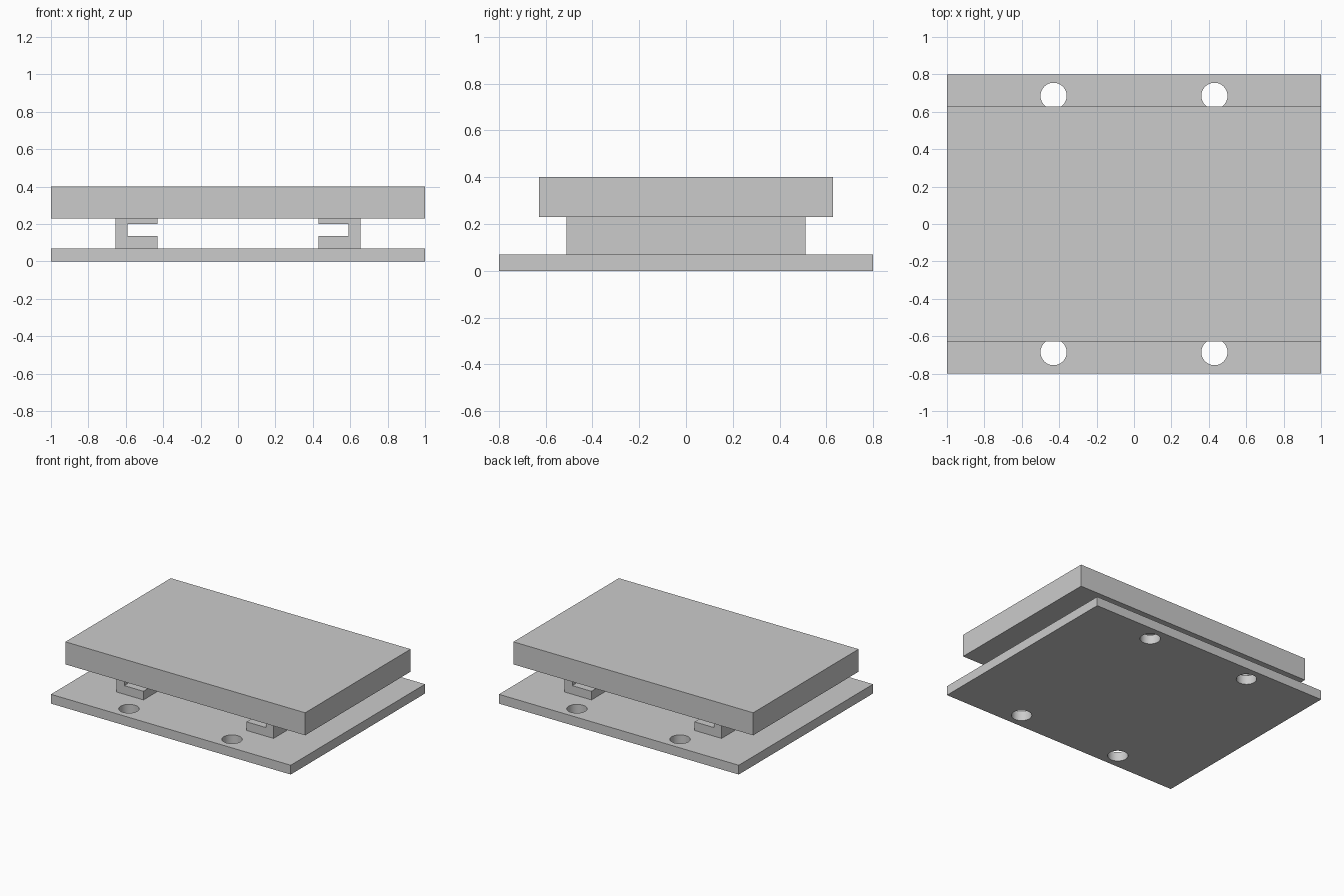
import bpy

if "Cube" in bpy.data.objects:
    bpy.data.objects.remove(bpy.data.objects["Cube"])

# One plain grey for every part
grey = bpy.data.materials.new("light grey")
grey.use_nodes = True
colour = (0.6, 0.6, 0.6, 1)
grey.diffuse_color = colour
grey.node_tree.nodes["Principled BSDF"].inputs["Base Color"].default_value = colour


def prism(name, profile, half_depth):
    """Extrude an x-z outline along y, symmetric about y = 0."""
    n = len(profile)
    verts = [(x, y, z) for y in (-half_depth, half_depth) for x, z in profile]
    faces = [list(range(n)), list(range(2 * n - 1, n - 1, -1))]
    faces += [[i, i + n, (i + 1) % n + n, (i + 1) % n] for i in range(n)]
    mesh = bpy.data.meshes.new(name)
    mesh.from_pydata(verts, [], faces)
    mesh.materials.append(grey)
    obj = bpy.data.objects.new(name, mesh)
    bpy.context.collection.objects.link(obj)
    return obj


def slab(name, half_width, half_depth, z0, z1):
    w = half_width
    return prism(name, [(-w, z0), (w, z0), (w, z1), (-w, z1)], half_depth)


BASE_TOP, TOP_BOTTOM = 0.07, 0.23

# Plates
base = slab("base_plate", 1.0, 0.8, 0, BASE_TOP)
slab("top_plate", 1.0, 0.628, TOP_BOTTOM, 0.4)

# Channel rails, open towards the centre
inner, web, outer = 0.43, 0.59, 0.655
low, high = 0.135, 0.2
channel = [(inner, BASE_TOP), (outer, BASE_TOP), (outer, TOP_BOTTOM),
           (inner, TOP_BOTTOM), (inner, high), (web, high),
           (web, low), (inner, low)]
prism("left_rail", channel, 0.512)
prism("right_rail", [(-x, z) for x, z in reversed(channel)], 0.512)

# Mounting holes through the base plate
for x in (-0.43, 0.43):
    for y in (-0.685, 0.685):
        bpy.ops.mesh.primitive_cylinder_add(
            vertices=48, radius=0.07, depth=0.3, location=(x, y, 0.035))
        cutter = bpy.context.object
        cutter.name = "hole_cutter"
        cutter.data.materials.append(grey)
        cut = base.modifiers.new("mounting_hole", "BOOLEAN")
        cut.operation = "DIFFERENCE"
        cut.solver = "EXACT"
        cut.object = cutter
        bpy.ops.object.select_all(action="DESELECT")
        bpy.context.view_layer.objects.active = base
        base.select_set(True)
        bpy.ops.object.modifier_apply(modifier=cut.name)
        bpy.data.objects.remove(cutter)

# Smooth hole walls, sharp plate edges
bpy.ops.object.shade_smooth_by_angle(angle=0.5)
